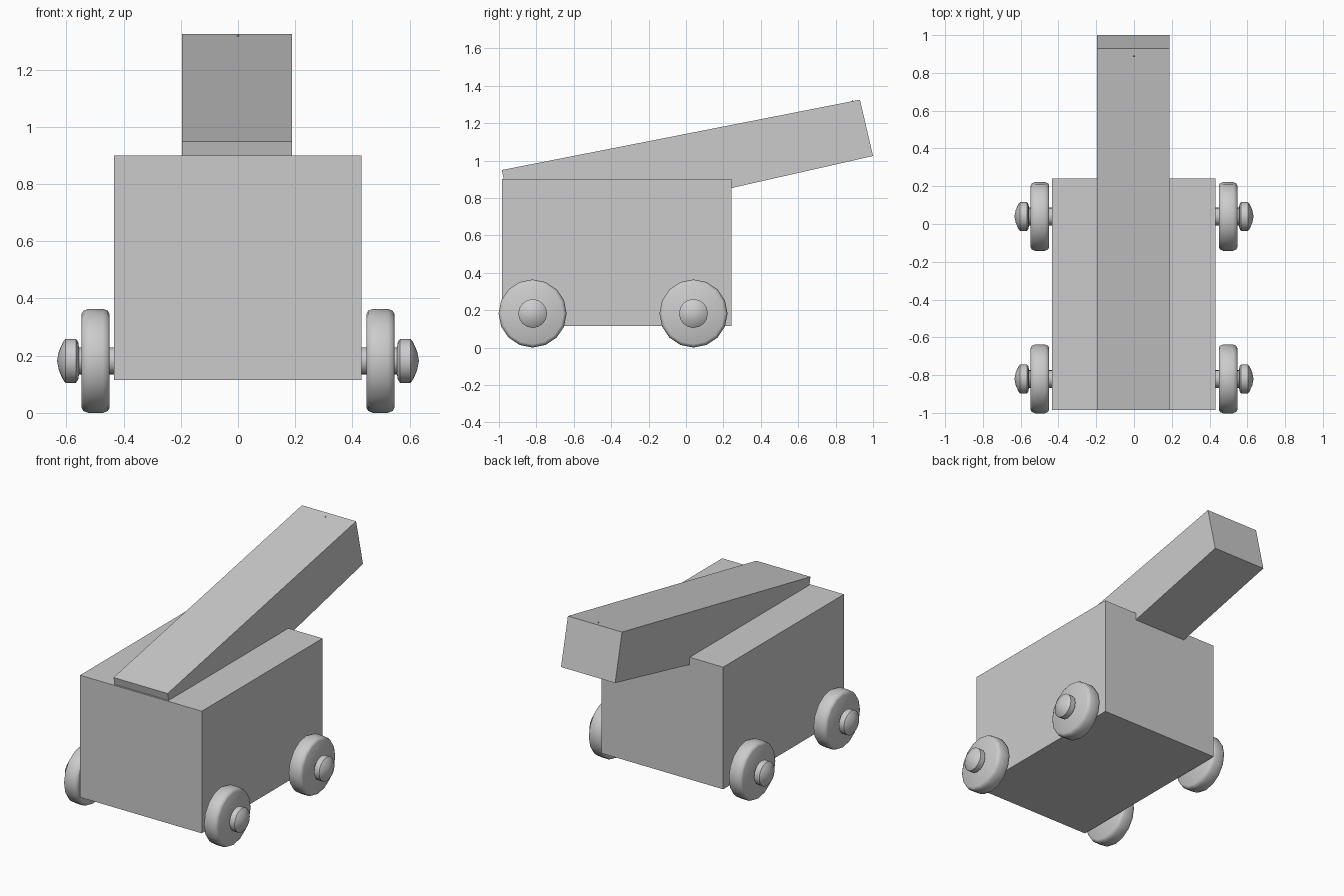
import bpy, bmesh, math
from mathutils import Matrix, Vector

if "Cube" in bpy.data.objects:
    bpy.data.objects.remove(bpy.data.objects["Cube"])


def make_object(name, bm):
    bmesh.ops.recalc_face_normals(bm, faces=bm.faces)
    mesh = bpy.data.meshes.new(name)
    bm.to_mesh(mesh)
    bm.free()
    obj = bpy.data.objects.new(name, mesh)
    bpy.context.collection.objects.link(obj)
    return obj


def side_extrusion(name, profile, x0, x1):
    """Extrude a (y, z) side profile across x."""
    bm = bmesh.new()
    face = bm.faces.new([bm.verts.new((x0, y, z)) for y, z in profile])
    geom = bmesh.ops.extrude_face_region(bm, geom=[face])["geom"]
    moved = [g for g in geom if isinstance(g, bmesh.types.BMVert)]
    bmesh.ops.translate(bm, verts=moved, vec=(x1 - x0, 0, 0))
    return make_object(name, bm)


def lathe(name, profile, y, z, side, sides=16):
    """Spin an (x, radius) profile around a cross axle."""
    bm = bmesh.new()
    verts = [bm.verts.new((side * x, y, z + r)) for x, r in profile]
    edges = [bm.edges.new(pair) for pair in zip(verts, verts[1:])]
    bmesh.ops.spin(bm, geom=verts + edges, cent=(0, y, z), axis=(1, 0, 0),
                   angle=math.tau, steps=sides, use_duplicate=False)
    bmesh.ops.remove_doubles(bm, verts=bm.verts, dist=1e-5)
    obj = make_object(name, bm)
    bpy.ops.object.select_all(action='DESELECT')
    obj.select_set(True)
    bpy.context.view_layer.objects.active = obj
    bpy.ops.object.shade_smooth_by_angle(angle=math.radians(40))
    return obj


# Box-shaped carriage
side_extrusion("carriage_body",
               [(-0.985, 0.115), (0.242, 0.115), (0.242, 0.90), (-0.985, 0.90)],
               -0.434, 0.432)

# Raised square barrel, slightly thicker at the rear
side_extrusion("barrel",
               [(-0.985, 0.949), (-0.905, 0.593), (1.0, 1.024), (0.93, 1.325)],
               -0.196, 0.189)

# Tiny point poking through the barrel top
bm = bmesh.new()
bmesh.ops.create_cone(bm, segments=6, radius1=0.008, radius2=0.0, depth=0.012,
                      cap_ends=True,
                      matrix=Matrix.Translation(Vector((0, 0.89, 1.318))))
make_object("barrel_pin", bm)

# Axle stub, tyre and domed hub, mirrored to both sides
axle = [(0.40, 0.0), (0.40, 0.047), (0.47, 0.047), (0.47, 0.0)]
tyre = [(0.449, 0.0), (0.449, 0.164), (0.455, 0.175), (0.472, 0.182),
        (0.524, 0.182), (0.541, 0.175), (0.547, 0.164), (0.547, 0.0)]
hub = [(0.53, 0.0), (0.53, 0.047), (0.556, 0.047), (0.559, 0.066),
       (0.567, 0.077), (0.603, 0.077), (0.612, 0.066), (0.626, 0.034),
       (0.633, 0.0)]
for end, y in (("front", -0.82), ("rear", 0.04)):
    for label, side in (("left", -1), ("right", 1)):
        for part, profile in (("axle", axle), ("wheel", tyre), ("hub", hub)):
            lathe(f"{end}_{label}_{part}", profile, y, 0.182, side)
